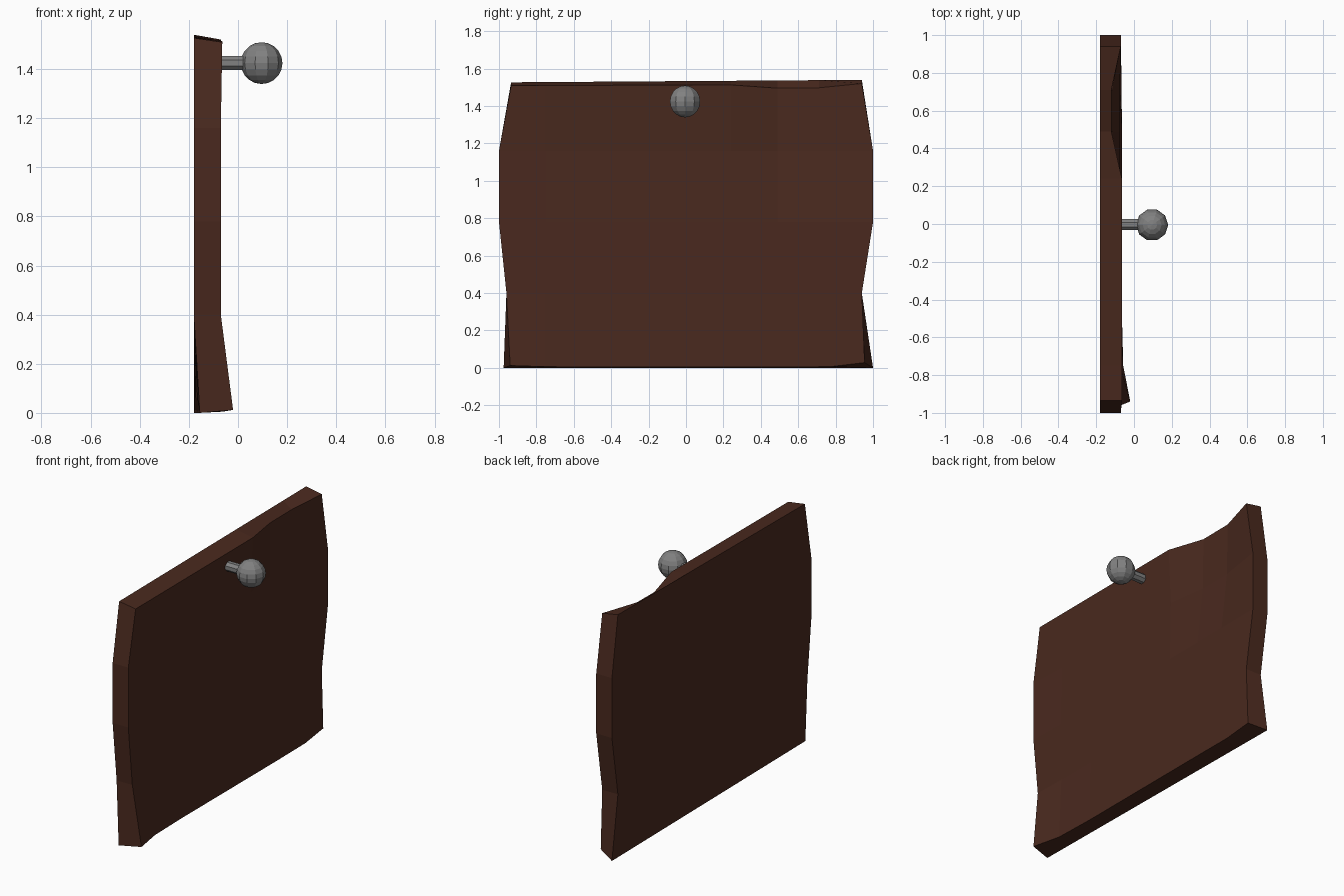
import bpy, bmesh
from math import pi
from mathutils import Matrix

cube = bpy.data.objects.get("Cube")
if cube:
    bpy.data.objects.remove(cube)


def material(name, rgb):
    m = bpy.data.materials.new(name)
    m.use_nodes = True
    m.diffuse_color = (*rgb, 1)
    m.node_tree.nodes["Principled BSDF"].inputs["Base Color"].default_value = (*rgb, 1)
    return m


def make_object(name, bm, mat):
    bmesh.ops.recalc_face_normals(bm, faces=bm.faces)
    mesh = bpy.data.meshes.new(name)
    bm.to_mesh(mesh)
    bm.free()
    mesh.materials.append(mat)
    ob = bpy.data.objects.new(name, mesh)
    bpy.context.collection.objects.link(ob)
    return ob


wood = material("dark brown wood", (0.067, 0.022, 0.013))
metal = material("grey metal", (0.22, 0.22, 0.22))

# Board outline: height and the two edges of each row, plus inner columns
rows = [(0, -0.975, 1.0), (0.4, -0.96, 0.94), (0.78, -1, 1), (1.16, -1, 1), (1.53, -0.935, 0.94)]
inner = [-0.75, -0.48, -0.22, 0.24, 0.49, 0.71]
last_row, last_col = len(rows) - 1, len(inner) + 1

# Worn spots on the front face: (column, row) -> x, y, z
front_wear = {
    (0, 0): (-0.02, -0.94, 0.012),
    (1, 0): (-0.057, -0.75, 0.006),
    (6, 0): (-0.066, 0.77, 0.006),
    (last_col, 0): (-0.07, 0.955, 0.028),
    (5, 3): (-0.115, 0.49, 1.16),
    (6, 3): (-0.115, 0.71, 1.16),
    (5, last_row): (-0.12, 0.49, 1.495),
    (6, last_row): (-0.12, 0.71, 1.497),
    (last_col, last_row): (-0.07, 0.94, 1.52),
}


def front_point(c, r, y, z):
    if (c, r) in front_wear:
        return front_wear[c, r]
    if r == 0:
        return (-0.064, y, 0.005)
    if r == last_row:
        return (-0.064, y, 1.512 + 0.003 * y)
    # Shallow hollow across the middle, deepest below the top row
    if 0 < c < last_col:
        return (-0.08 if r == 3 else -0.074, y, z)
    return (-0.07, y, z)


def back_point(c, r, y, z):
    # The bottom edge twists slightly forward towards one corner
    if r == 0:
        return (-0.18 + 0.0125 * (1 - y), y, z)
    return (-0.18, y, z + 0.003 + 0.007 * y if r == last_row else z)


def board_side(bm, point):
    grid = []
    for r, (z, low, high) in enumerate(rows):
        grid.append([bm.verts.new(point(c, r, y, z)) for c, y in enumerate([low, *inner, high])])
    for r in range(last_row):
        for c in range(last_col):
            bm.faces.new((grid[r][c], grid[r][c + 1], grid[r + 1][c + 1], grid[r + 1][c]))
    # Rim running around the outside of the grid
    return (grid[0] + [g[-1] for g in grid[1:-1]] + grid[-1][::-1]
            + [g[0] for g in grid[-2:0:-1]])


# Wooden board
bm = bmesh.new()
front = board_side(bm, front_point)
back = board_side(bm, back_point)
for i in range(len(front)):
    j = (i + 1) % len(front)
    bm.faces.new((front[i], front[j], back[j], back[i]))
make_object("door_board", bm, wood)

# Knob stem
bm = bmesh.new()
bmesh.ops.create_cone(bm, cap_ends=True, segments=8, radius1=0.031, radius2=0.031, depth=0.13,
                      matrix=Matrix.Translation((-0.025, -0.003, 1.425))
                      @ Matrix.Rotation(pi / 2, 4, "Y") @ Matrix.Rotation(pi / 8, 4, "Z"))
make_object("knob_stem", bm, metal)

# Knob ball
bm = bmesh.new()
bmesh.ops.create_uvsphere(bm, u_segments=10, v_segments=10, radius=0.085,
                          matrix=Matrix.Translation((0.096, -0.005, 1.424))
                          @ Matrix.Rotation(pi / 2, 4, "Z"))
make_object("knob_ball", bm, metal)
